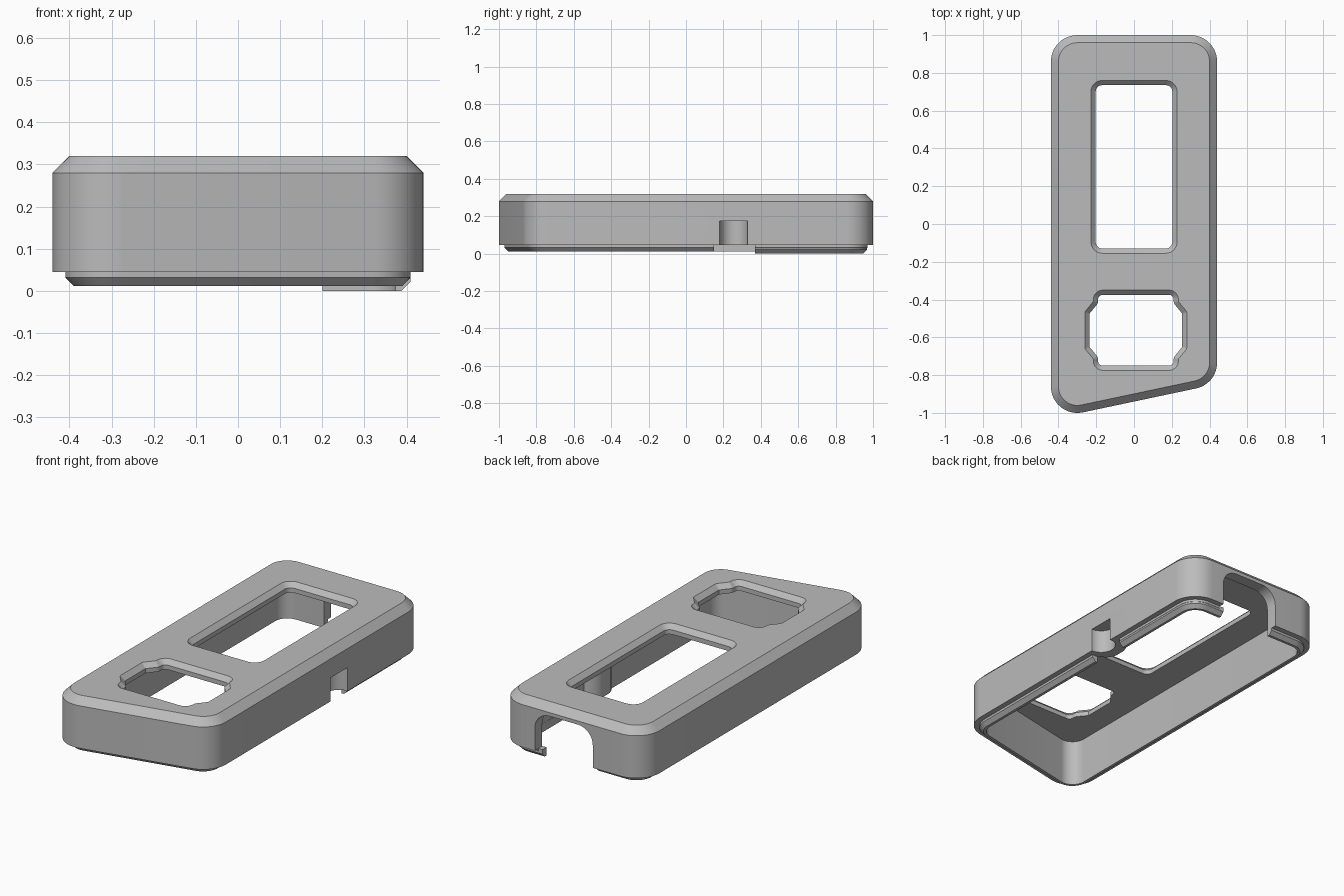
import bpy, bmesh, math
from mathutils import Vector, Matrix

if "Cube" in bpy.data.objects:
    bpy.data.objects.remove(bpy.data.objects["Cube"])

grey = bpy.data.materials.new("plain grey")
grey.diffuse_color = (0.5, 0.5, 0.5, 1)
grey.use_nodes = True
grey.node_tree.nodes["Principled BSDF"].inputs["Base Color"].default_value = grey.diffuse_color


def rounded(pts, inset=0.0, seg=8):
    """Counter-clockwise polygon of (x, y, radius), offset inwards, corners filleted."""
    n, out = len(pts), []
    p = [Vector(q[:2]) for q in pts]
    d = [(p[(i + 1) % n] - p[i]).normalized() for i in range(n)]
    for i in range(n):
        a, b = d[i - 1], d[i]
        na, nb = Vector((-a.y, a.x)), Vector((-b.y, b.x))
        turn = math.atan2(a.x * b.y - a.y * b.x, a.dot(b))
        side = 1 if turn > 0 else -1
        r = max(pts[i][2] - side * inset, 0.002)
        mitre = (na + nb) / (1 + na.dot(nb))
        centre = p[i] + mitre * (inset + side * r)
        start = -na * side * r
        for k in range(seg + 1):
            out.append(centre + Matrix.Rotation(turn * k / seg, 2) @ start)
    return out


def loft(name, pts, rings, closed=False, seg=8):
    """Skin rings of (inset, z); closed joins last to first, otherwise cap the ends."""
    bm = bmesh.new()
    loops = [[bm.verts.new((v.x, v.y, z)) for v in rounded(pts, ins, seg)] for ins, z in rings]
    pairs = list(zip(loops, loops[1:]))
    if closed:
        pairs.append((loops[-1], loops[0]))
    else:
        bm.faces.new(loops[0])
        bm.faces.new(loops[-1])
    for a, b in pairs:
        m = len(a)
        for i in range(m):
            j = (i + 1) % m
            bm.faces.new((a[i], a[j], b[j], b[i]))
    bmesh.ops.recalc_face_normals(bm, faces=bm.faces)
    me = bpy.data.meshes.new(name)
    bm.to_mesh(me)
    bm.free()
    me.materials.append(grey)
    ob = bpy.data.objects.new(name, me)
    bpy.context.collection.objects.link(ob)
    return ob


def box(name, x0, x1, y0, y1, z0, z1):
    pts = [(x0, y0, 0), (x1, y0, 0), (x1, y1, 0), (x0, y1, 0)]
    return loft(name, pts, [(0, z0), (0, z1)], seg=1)


def boolean(ob, tool, op='DIFFERENCE'):
    mod = ob.modifiers.new("cut", 'BOOLEAN')
    mod.operation, mod.object, mod.solver = op, tool, 'EXACT'
    tool.hide_render = True
    bpy.context.view_layer.objects.active = ob
    bpy.ops.object.modifier_apply(modifier=mod.name)
    bpy.data.objects.remove(tool)


# Hollow case with stepped lower lip and bevelled top
outline = [(-.44, -1.033, .14), (.44, -.847, .14), (.44, 1, .14), (-.44, 1, .14)]
case = loft("case_shell", outline, [
    (.065, .27), (.065, .011), (.05, .011), (.03, .032), (.03, .045),
    (0, .045), (0, .28), (.04, .32)], seg=12)

# Inner boss behind the side recess
boss = loft("side_boss", [(.31, .155, .08), (.40, .155, 0), (.40, .355, 0), (.31, .355, .08)],
            [(0, .045), (0, .21)])
boolean(case, boss, 'UNION')

# Long window and keyed window, both bevelled at the top
windows = [
    [(-.228, -.155, .06), (.228, -.155, .06), (.228, .76, .06), (-.228, .76, .06)],
    [(-.215, -.775, .05), (.235, -.775, .05), (.235, -.715, .01), (.28, -.66, .02),
     (.28, -.465, .02), (.235, -.41, .01), (.235, -.35, .05), (-.215, -.35, .05),
     (-.215, -.41, .01), (-.26, -.465, .02), (-.26, -.66, .02), (-.215, -.715, .01)]]
for w in windows:
    boolean(case, loft("window_cutter", w, [(.025, .2), (.025, .295), (-.01, .33)]))

# Arched opening in the back wall
arch = loft("arch_cutter", [(-.13, -.1, 0), (.225, -.1, 0), (.225, .26, .09), (-.13, .26, .09)],
            [(0, -1.2), (0, -.85)])
arch.data.transform(Matrix.Rotation(math.pi / 2, 4, 'X'))
boolean(case, arch)

# Round recess in the right wall and gap in the lip below it
r = .075
boolean(case, loft("recess_cutter", [(.44 - r, .255 - r, r), (.44 + r, .255 - r, r),
                                     (.44 + r, .255 + r, r), (.44 - r, .255 + r, r)],
                   [(0, -.1), (0, .175)]))
boolean(case, box("lip_gap_cutter", .3, .6, .15, .37, -.1, .045))

# Deeper lip around the back right corner
lip = loft("deep_lip", outline, [(.066, .046), (.066, 0), (.052, 0), (.031, .021), (.031, .046)],
           closed=True, seg=12)
boolean(lip, box("lip_keeper", .2, .6, .37, 1.2, -.1, .2), 'INTERSECT')

# Smooth the rounded walls, keep edges crisp
for ob in (case, lip):
    bpy.ops.object.select_all(action='DESELECT')
    ob.select_set(True)
    bpy.context.view_layer.objects.active = ob
    bpy.ops.object.shade_smooth_by_angle(angle=math.radians(25))
